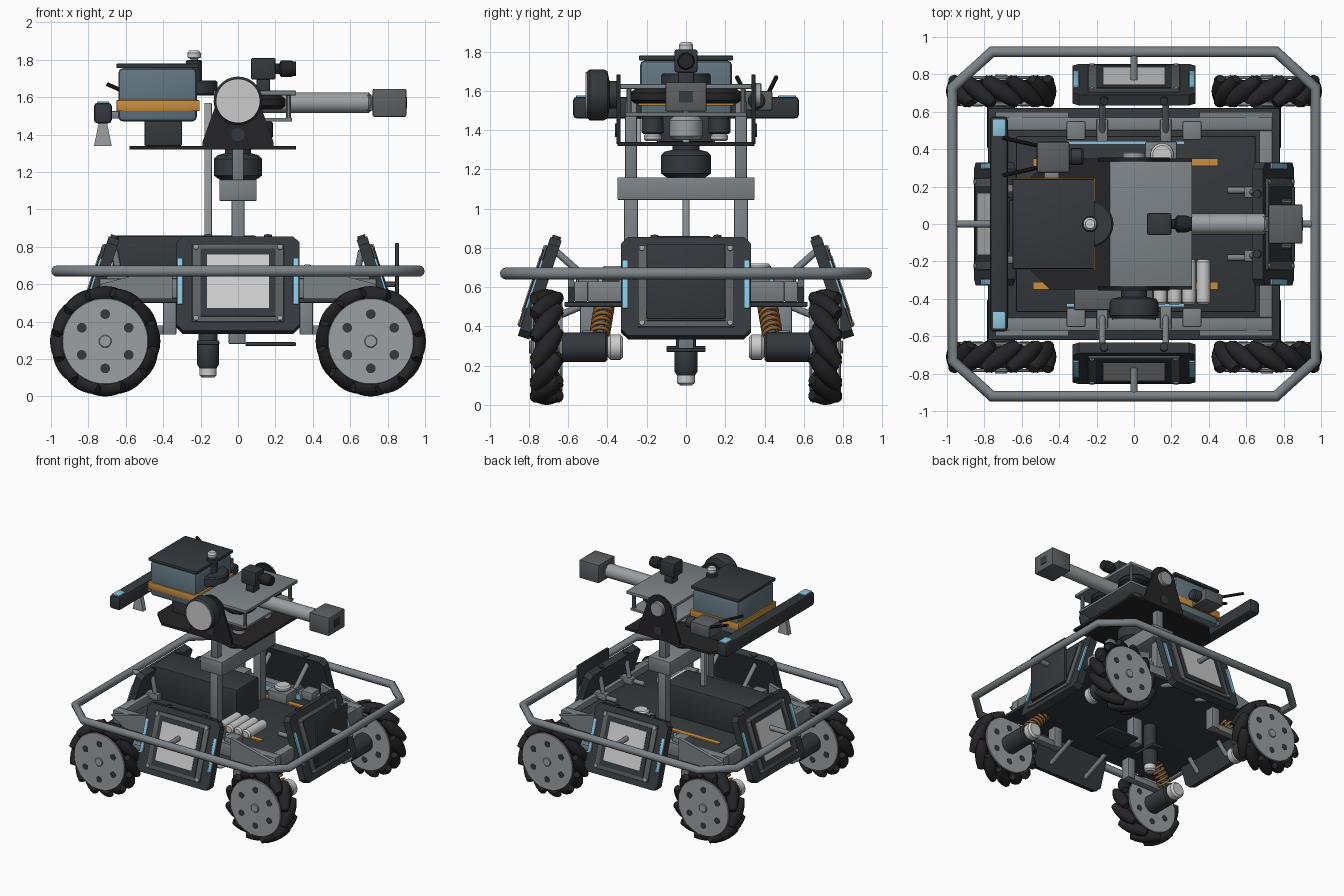
import bpy, bmesh
from math import pi, sin, cos, radians, atan
from mathutils import Matrix, Vector

if "Cube" in bpy.data.objects:
    bpy.data.objects.remove(bpy.data.objects["Cube"])

def mat(name, r, g, b):
    m = bpy.data.materials.new(name)
    m.diffuse_color = (r, g, b, 1)
    m.use_nodes = True
    m.node_tree.nodes["Principled BSDF"].inputs["Base Color"].default_value = m.diffuse_color
    return m

DARK = mat("dark", .035, .041, .047)
BLACK = mat("rubber", .018, .018, .02)
GREY = mat("grey", .2, .225, .24)
MID = mat("mid", .11, .115, .12)
LIGHT = mat("light", .55, .57, .57)
SILVER = mat("silver", .33, .35, .36)
BLUE = mat("blue", .26, .55, .75)
SLATE = mat("slate", .12, .18, .22)
ORANGE = mat("orange", .58, .27, .05)
RUST = mat("rust", .3, .13, .03)
I = Matrix()

def finish(name, bm, m, M=I, smooth=True):
    bmesh.ops.transform(bm, matrix=M, verts=bm.verts)
    bmesh.ops.recalc_face_normals(bm, faces=bm.faces)
    me = bpy.data.meshes.new(name)
    bm.to_mesh(me)
    bm.free()
    me.materials.append(m)
    ob = bpy.data.objects.new(name, me)
    bpy.context.collection.objects.link(ob)
    if smooth:
        me.shade_smooth()
        me.set_sharp_from_angle(angle=radians(35))
    return ob

def box(name, x0, x1, y0, y1, z0, z1, m, bev=.006, M=I):
    bm = bmesh.new()
    bmesh.ops.create_cube(bm, size=1)
    c = Matrix.Translation(((x0 + x1) / 2, (y0 + y1) / 2, (z0 + z1) / 2))
    bmesh.ops.transform(bm, matrix=c @ Matrix.Diagonal((abs(x1 - x0), abs(y1 - y0), abs(z1 - z0), 1)), verts=bm.verts)
    if bev:
        bmesh.ops.bevel(bm, geom=bm.edges[:], offset=bev, segments=2, profile=.5, affect='EDGES')
    return finish(name, bm, m, M)

def lathe(name, p, d, prof, m, n=28, M=I):
    """Spin (radius, distance) points around the axis d starting at p."""
    bm = bmesh.new()
    rings = [[bm.verts.new((r * cos(2 * pi * i / n), r * sin(2 * pi * i / n), h)) for i in range(n)] for r, h in prof]
    for a, b in zip(rings, rings[1:]):
        for i in range(n):
            bm.faces.new((a[i], a[(i + 1) % n], b[(i + 1) % n], b[i]))
    bm.faces.new(rings[0])
    bm.faces.new(rings[-1])
    q = Vector(d).to_track_quat('Z', 'Y').to_matrix().to_4x4()
    return finish(name, bm, m, M @ Matrix.Translation(p) @ q)

def rod(name, a, b, r, m, n=24, bev=0, M=I):
    d = Vector(b) - Vector(a)
    L = d.length
    prof = [(r - bev, 0), (r, bev), (r, L - bev), (r - bev, L)] if bev else [(r, 0), (r, L)]
    return lathe(name, a, d, prof, m, n, M)

def prism(name, pts, axis, a, b, m, M=I):
    bm = bmesh.new()
    put = {'y': lambda u, v, w: (u, w, v), 'z': lambda u, v, w: (u, v, w)}[axis]
    f = bm.faces.new([bm.verts.new(put(u, v, a)) for u, v in pts])
    ext = bmesh.ops.extrude_face_region(bm, geom=[f])['geom']
    bmesh.ops.translate(bm, verts=[v for v in ext if isinstance(v, bmesh.types.BMVert)], vec=put(0, 0, b - a))
    return finish(name, bm, m, M)

def tube(name, pts, r, m, cyclic=False, res=4):
    cu = bpy.data.curves.new(name, 'CURVE')
    cu.dimensions, cu.bevel_depth, cu.bevel_resolution, cu.use_fill_caps = '3D', r, res, True
    s = cu.splines.new('POLY')
    s.points.add(len(pts) - 1)
    for q, p in zip(s.points, pts):
        q.co = (*p, 1)
    s.use_cyclic_u = cyclic
    cu.materials.append(m)
    bpy.context.collection.objects.link(bpy.data.objects.new(name, cu))

# Chassis: base plate, frame rails, deck
box("base_plate", -.78, .78, -.62, .62, .5, .525, DARK)
box("deck", -.63, .65, -.47, .47, .57, .6, DARK)
for s in (-1, 1):
    box("side_rail", -.74, .74, s * .57, s * .5, .525, .63, GREY)
    box("end_rail", s * .74, s * .67, -.5, .5, .525, .63, GREY)
    box("deck_stripe", -.54, .45, s * .31, s * .35, .6, .61, ORANGE, 0)
    box("deck_light_strip", -.36, .27, s * .425, s * .445, .6, .64, BLUE, 0)
    for t in (-1, 1):
        box("rail_clamp", t * .36, t * .26, s * .55, s * .45, .6, .67, GREY)
        rod("cross_pin", (.5, s * .18, .62), (.67, s * .18, .62), .018, GREY, 12)
        prism("wheel_gusset", [(t * .74, .6), (t * .35, .7), (t * .35, .52), (t * .6, .52)], 'y', s * .6, s * .57, GREY)
box("battery_box", -.67, .1, -.16, .13, .6, .86, DARK, .012)
box("control_box", -.32, .1, -.46, -.34, .6, .68, MID)
for i in range(4):
    rod("gas_tube", (.14 + .077 * i, -.43, .67), (.14 + .077 * i, -.19, .67), .037, LIGHT, 20, .012)
box("beacon_base", .06, .23, .3, .44, .6, .68, GREY)
rod("beacon", (.15, .37, .68), (.15, .37, .72), .062, LIGHT, 28, .012)

# Parts hanging under the base
lathe("belly_motor", (-.16, 0, .1), (0, 0, 1), [(.03, 0), (.045, .012), (.045, .05)], LIGHT)
lathe("belly_motor_body", (-.16, 0, .15), (0, 0, 1), [(.045, 0), (.058, .02), (.058, .13), (.05, .15), (.05, .36)], DARK)
box("belly_motor_flange", -.22, -.1, -.1, .1, .275, .3, DARK)
box("belly_sensor", .04, .31, -.1, .1, .27, .29, DARK)
box("belly_sensor_post", -.05, .04, -.04, .04, .28, .5, GREY)

# Four sloped armour panels, each built facing front then turned
tilt = atan(.33)
for k, side in enumerate(("front", "right", "back", "left")):
    R = Matrix.Rotation(k * pi / 2, 4, 'Z')
    P = R @ Matrix.Translation((0, -.745, .595)) @ Matrix.Rotation(-tilt, 4, 'X')
    c, w, h = .035, .33, .265
    out = [(-w, -h + c), (-w + c, -h), (w - c, -h), (w, -h + c), (w, h - c), (w - c, h), (-w + c, h), (-w, h - c)]
    prism(side + "_armour", out, 'y', -.03, .03, DARK, P)
    box(side + "_armour_frame", -.245, .245, -.042, -.03, -.22, .22, MID, .004, P)
    box(side + "_armour_plate", -.2, .2, -.048, -.04, -.19, .19, DARK, 0, P)
    if side != "right":
        box(side + "_armour_label", -.165, .165, -.052, -.045, -.145, .155, LIGHT, 0, P)
    for s in (-1, 1):
        box(side + "_armour_light", s * .295, s * .325, -.04, .0, -.12, .14, BLUE, .003, P)
        rod(side + "_armour_cap", (s * .16, 0, h - .01), (s * .16, 0, h + .015), .022, DARK, 12, 0, P)
        for t in (-1, 1):
            rod(side + "_armour_bolt", (s * .225, -.05, t * .2), (s * .225, -.04, t * .2), .014, SILVER, 12, 0, P)
        rail = -.54 if k % 2 == 0 else -.69
        rod(side + "_upper_strut", (s * .17, rail + .06, .62), (s * .17, -.66, .78), .018, GREY, 12, 0, R)
        rod(side + "_lower_strut", (s * .17, rail, .5), (s * .17, -.78, .4), .018, GREY, 12, 0, R)
        box(side + "_strut_foot", s * .2, s * .14, rail - .02, rail + .1, .6, .65, GREY, .004, R)
    reach = .92 if k % 2 == 0 else .97
    rod(side + "_bumper_stay", (0, -reach, .67), (0, -.73, .67), .02, GREY, 12, 0, R)
box("right_receiver_board", .84, .86, -.2, .2, .44, .82, DARK, .004)
for s in (-1, 1):
    rod("receiver_spacer", (.75, s * .12, .6), (.85, s * .12, .6), .015, MID, 10)

# Octagonal bumper ring
ring = [(.76, .92), (.97, .73), (.97, -.73), (.76, -.92), (-.76, -.92), (-.97, -.73), (-.97, .73), (-.76, .92)]
tube("bumper_ring", [(x, y, .67) for x, y in ring], .03, GREY, True)

# Roller wheels with motors and springs
WZ = .295
for sx in (-1, 1):
    for sy in (-1, 1):
        W = Matrix.Translation((sx * .71, sy * .71, WZ))
        rod("wheel_core", (0, -.06, 0), (0, .06, 0), .2, BLACK, 32, 0, W)
        for s in (-1, 1):
            rod("wheel_disc", (0, s * .066, 0), (0, s * .08, 0), .23, SILVER, 48, .003, W)
            for i in range(6):
                a = i * pi / 3 + pi / 6
                p = (.145 * cos(a), .145 * sin(a))
                rod("wheel_hole", (p[0], s * .075, p[1]), (p[0], s * .081, p[1]), .026, DARK, 16, 0, W)
        rod("wheel_hub", (0, -.09, 0), (0, .09, 0), .034, SILVER, 20, .004, W)
        for i in range(12):
            a = i * pi / 6
            T = W @ Matrix.Rotation(a, 4, 'Y') @ Matrix.Translation((0, 0, .246))
            lathe("wheel_roller", Vector((-.1, -sx * sy * .07, 0)) * .95, (.1, sx * sy * .07, 0),
                  [(.024, 0), (.039, .04), (.047, .08), (.049, .116), (.047, .152), (.039, .192), (.024, .232)], BLACK, 12, T)
        x, y = sx * .71, sy
        rod("drive_motor", (x, y * .4, WZ), (x, y * .64, WZ), .075, DARK, 28, .01)
        rod("drive_motor_cap", (x, y * .32, WZ), (x, y * .4, WZ), .065, LIGHT, 28, .015)
        lo, hi = Vector((sx * .68, y * .44, .36)), Vector((sx * .54, y * .41, .54))
        rod("damper", lo, hi, .02, MID, 12)
        q = (hi - lo).to_track_quat('Z', 'Y')
        L = (hi - lo).length
        tube("suspension_spring", [lo + q @ Vector((.045 * cos(t * pi / 6), .045 * sin(t * pi / 6), L * t / 84)) for t in range(85)], .01, RUST, False, 2)
        box("suspension_arm", sx * .35, sx * .71, y * .47, y * .53, .33, .38, GREY)
        box("suspension_post", sx * .33, sx * .4, y * .46, y * .54, .33, .51, GREY)

# Mast
for s in (-1, 1):
    box("mast_column", -.035, .035, s * .245, s * .315, .6, 1.06, GREY)
    box("mast_upper_column", -.03, .03, s * .25, s * .31, 1.15, 1.55, GREY)
box("mast_crossbeam", -.1, .1, -.35, .35, 1.045, 1.16, GREY)
box("mast_cable_post", -.18, -.14, -.018, .018, .6, 1.57, SILVER)
lathe("yaw_motor", (0, 0, 1.16), (0, 0, 1), [(.1, 0), (.128, .02), (.128, .11), (.11, .13), (.07, .14), (.07, .17)], DARK, 36)

# Turret base and side cheeks
prism("turret_plate", [(-.58, -.22), (-.45, -.35), (.31, -.35), (.31, .35), (-.45, .35), (-.58, .22)], 'z', 1.32, 1.34, BLACK)
cheek = [(-.19, 1.33), (.19, 1.33), (.19, 1.36)] + [(.115 * cos(t * pi / 10), 1.57 + .115 * sin(t * pi / 10)) for t in range(11)] + [(-.19, 1.36)]
for s in (-1, 1):
    prism("turret_cheek", cheek, 'y', s * .335, s * .355, BLACK)
    rod("cheek_bolt", (0, s * .35, 1.4), (0, s * .362, 1.4), .035, DARK, 20)
lathe("pitch_motor", (0, -.35, 1.58), (0, -1, 0), [(.07, 0), (.07, .04), (.12, .05), (.13, .07), (.13, .14), (.118, .155)], DARK, 36)
rod("pitch_motor_face", (0, -.5, 1.58), (0, -.512, 1.58), .117, LIGHT, 36)
rod("pitch_bearing", (0, .35, 1.58), (0, .385, 1.58), .06, SILVER, 24, .006)

# Launcher plates, flywheels, barrel
box("launcher_top_plate", -.13, .31, -.335, .335, 1.61, 1.635, GREY, .004)
box("launcher_bottom_plate", -.13, .29, -.31, .31, 1.47, 1.49, GREY, .004)
for s in (-1, 1):
    lathe("flywheel", (.13, s * .16, 1.535), (0, 0, 1), [(.1, 0), (.125, .02), (.125, .055), (.1, .075)], BLACK, 32)
    rod("flywheel_motor", (.13, s * .17, 1.38), (.13, s * .17, 1.47), .056, DARK, 24, .008)
    rod("flywheel_motor_tip", (.13, s * .17, 1.345), (.13, s * .17, 1.38), .045, LIGHT, 24, .01)
    for x in (-.1, .27):
        rod("plate_standoff", (x, s * .29, 1.48), (x, s * .29, 1.62), .014, GREY, 10)
rod("feed_motor", (.02, 0, 1.35), (.02, 0, 1.47), .085, SILVER, 28, .02)
rod("barrel", (.1, 0, 1.57), (.71, 0, 1.57), .055, SILVER, 32, .012)
box("muzzle_block", .72, .9, -.105, .105, 1.495, 1.645, MID, .008)
box("muzzle_port", .895, .903, -.035, .035, 1.54, 1.6, DARK, 0)
box("barrel_neck", .69, .73, -.04, .04, 1.53, 1.61, MID, 0)

# Sight camera
box("camera_mount", .1, .17, -.04, .04, 1.63, 1.7, DARK)
box("camera_body", .07, .2, -.058, .058, 1.695, 1.81, DARK, .008)
lathe("camera_lens", (.2, 0, 1.752), (1, 0, 0), [(.028, 0), (.028, .02), (.045, .03), (.045, .08), (.038, .1), (.038, .11)], BLACK)

# Hopper with lid, band and beacon
box("hopper", -.64, -.22, -.235, .235, 1.47, 1.755, SLATE, .025)
box("hopper_lid", -.65, -.21, -.24, .24, 1.755, 1.78, DARK)
box("hopper_band", -.65, -.205, -.245, .245, 1.525, 1.585, ORANGE)
box("hopper_foot", -.5, -.3, -.15, .15, 1.34, 1.48, DARK)
rod("feed_disc", (-.235, 0, 1.61), (-.235, 0, 1.69), .125, DARK, 36, .01)
rod("lid_beacon_stem", (-.235, 0, 1.67), (-.235, 0, 1.8), .042, DARK, 20, .006)
lathe("lid_beacon", (-.235, 0, 1.79), (0, 0, 1), [(.02, 0), (.02, .015), (.036, .022), (.036, .045), (.025, .06)], LIGHT, 20)

# Radio module with antennas
box("radio_module", -.52, -.345, .275, .44, 1.5, 1.6, MID, .01)
box("radio_bracket", -.48, -.4, .22, .29, 1.53, 1.57, GREY)
rod("radio_motor", (-.345, .36, 1.55), (-.27, .36, 1.55), .045, DARK, 20, .01)
rod("antenna_outer", (-.52, .42, 1.59), (-.7, .46, 1.67), .011, BLACK, 10)
rod("antenna_inner", (-.52, .3, 1.59), (-.7, .26, 1.67), .011, BLACK, 10)

# Rear light bar
box("light_bar", -.77, -.675, -.575, .575, 1.46, 1.57, DARK, .018)
for s in (-1, 1):
    box("light_bar_lamp", -.755, -.69, s * .47, s * .56, 1.555, 1.578, BLUE, .003)
    box("light_bar_arm", -.7, -.45, s * .17, s * .21, 1.485, 1.525, GREY)
prism("light_bar_fin", [(-.77, 1.34), (-.675, 1.34), (-.7, 1.46), (-.745, 1.46)], 'y', -.27, -.23, SILVER)
